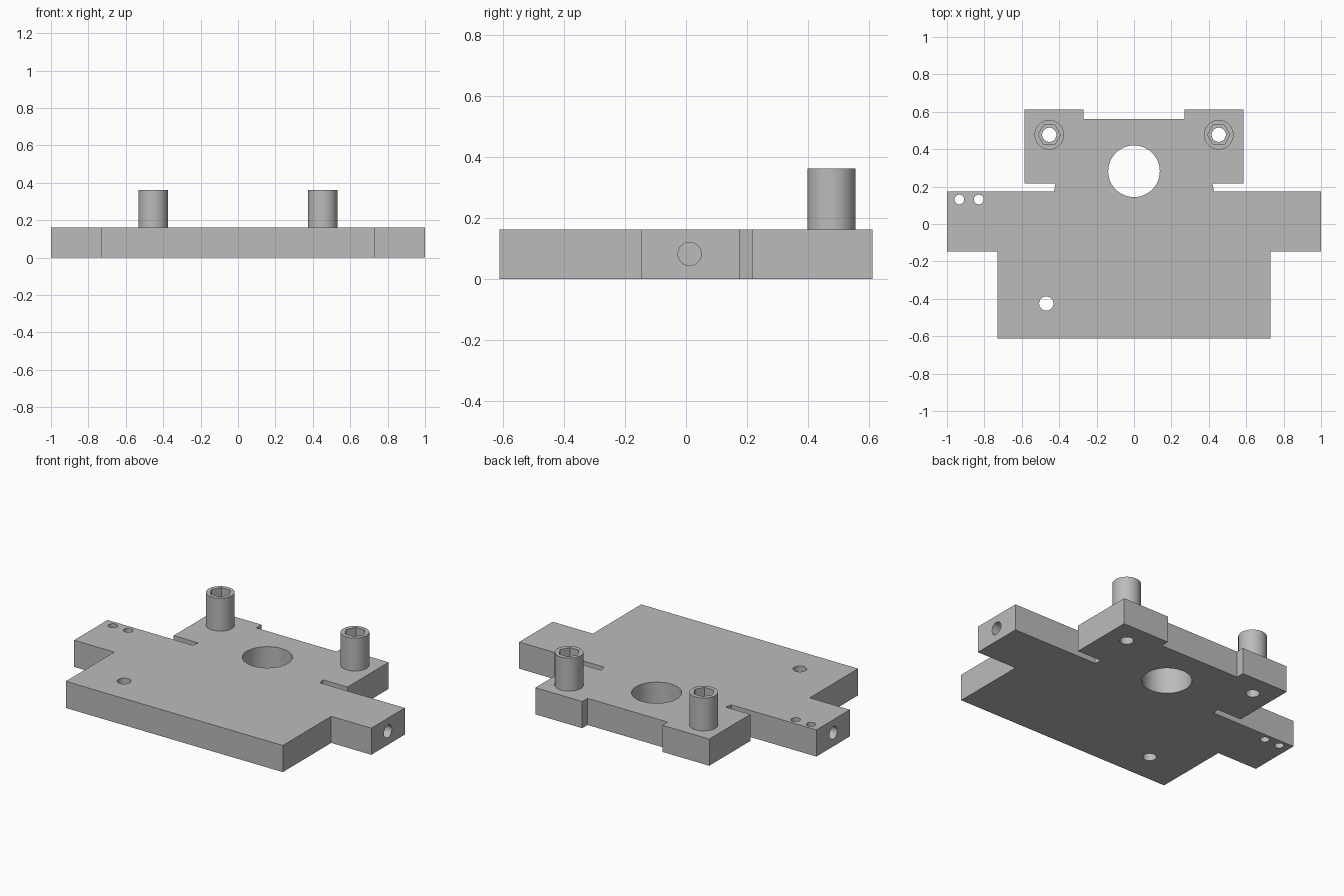
import bpy, bmesh
from math import radians, pi
from mathutils import Matrix, Vector

if "Cube" in bpy.data.objects:
    bpy.data.objects.remove(bpy.data.objects["Cube"], do_unlink=True)

# One grey metal for every part
metal = bpy.data.materials.new("grey_metal")
metal.use_nodes = True
GREY = (0.5, 0.5, 0.5, 1)
metal.diffuse_color = GREY
metal.node_tree.nodes["Principled BSDF"].inputs["Base Color"].default_value = GREY

THICK, TOP = 0.162, 0.362
POST_X, POST_Y = 0.453, 0.477
BORE = 0.038


def make_object(name, bm):
    bmesh.ops.recalc_face_normals(bm, faces=bm.faces)
    mesh = bpy.data.meshes.new(name)
    bm.to_mesh(mesh)
    bm.free()
    obj = bpy.data.objects.new(name, mesh)
    bpy.context.collection.objects.link(obj)
    mesh.materials.append(metal)
    return obj


def rod(name, start, end, radius, sides=48, turn=0.0):
    """Prism or cylinder running between two points."""
    start, end = Vector(start), Vector(end)
    axis = end - start
    place = (Matrix.Translation((start + end) / 2)
             @ axis.to_track_quat('Z', 'Y').to_matrix().to_4x4()
             @ Matrix.Rotation(turn, 4, 'Z'))
    bm = bmesh.new()
    bmesh.ops.create_cone(bm, cap_ends=True, segments=sides, radius1=radius,
                          radius2=radius, depth=axis.length, matrix=place)
    return make_object(name, bm)


def activate(obj):
    bpy.ops.object.select_all(action='DESELECT')
    obj.select_set(True)
    bpy.context.view_layer.objects.active = obj


def cut(obj, cutter):
    mod = obj.modifiers.new("cut", 'BOOLEAN')
    mod.operation, mod.solver, mod.object = 'DIFFERENCE', 'EXACT', cutter
    activate(obj)
    bpy.ops.object.modifier_apply(modifier=mod.name)
    bpy.data.objects.remove(cutter, do_unlink=True)


def drill(obj, x, y, radius):
    cut(obj, rod("drill", (x, y, -0.1), (x, y, TOP + 0.1), radius))


def finish(obj):
    activate(obj)
    bpy.ops.object.shade_smooth_by_angle(angle=radians(30))


# Base plate: half outline from front to back, mirrored to the other side
half = [(0.73, -0.612), (0.73, -0.147), (1.0, -0.147), (1.0, 0.175),
        (0.428, 0.175), (0.419, 0.217), (0.585, 0.217), (0.585, 0.612),
        (0.27, 0.612), (0.27, 0.561)]
outline = half + [(-x, y) for x, y in reversed(half)]
bm = bmesh.new()
face = bm.faces.new([bm.verts.new((x, y, 0)) for x, y in outline])
grown = bmesh.ops.extrude_face_region(bm, geom=[face])["geom"]
bmesh.ops.translate(bm, vec=(0, 0, THICK),
                    verts=[v for v in grown if isinstance(v, bmesh.types.BMVert)])
plate = make_object("base_plate", bm)

# Through holes: centre bore, front hole, two pin holes
drill(plate, 0, 0.282, 0.138)
drill(plate, -0.469, -0.425, BORE)
for x in (-0.934, -0.83):
    drill(plate, x, 0.131, 0.026)

for side, label in ((1, "left"), (-1, "right")):
    # Blind hole in the end of each arm
    cut(plate, rod("drill", (side * 1.1, 0.012, 0.082),
                   (side * 0.75, 0.012, 0.082), BORE))
    drill(plate, side * POST_X, POST_Y, BORE)

    # Socket post with hexagonal recess and bore
    x = side * POST_X
    post = rod(label + "_socket_post", (x, POST_Y, THICK), (x, POST_Y, TOP), 0.079, 64)
    cut(post, rod("hex_cutter", (x, POST_Y, TOP - 0.1), (x, POST_Y, TOP + 0.1),
                  0.06, 6, pi / 2))
    drill(post, x, POST_Y, BORE)
    finish(post)

finish(plate)
